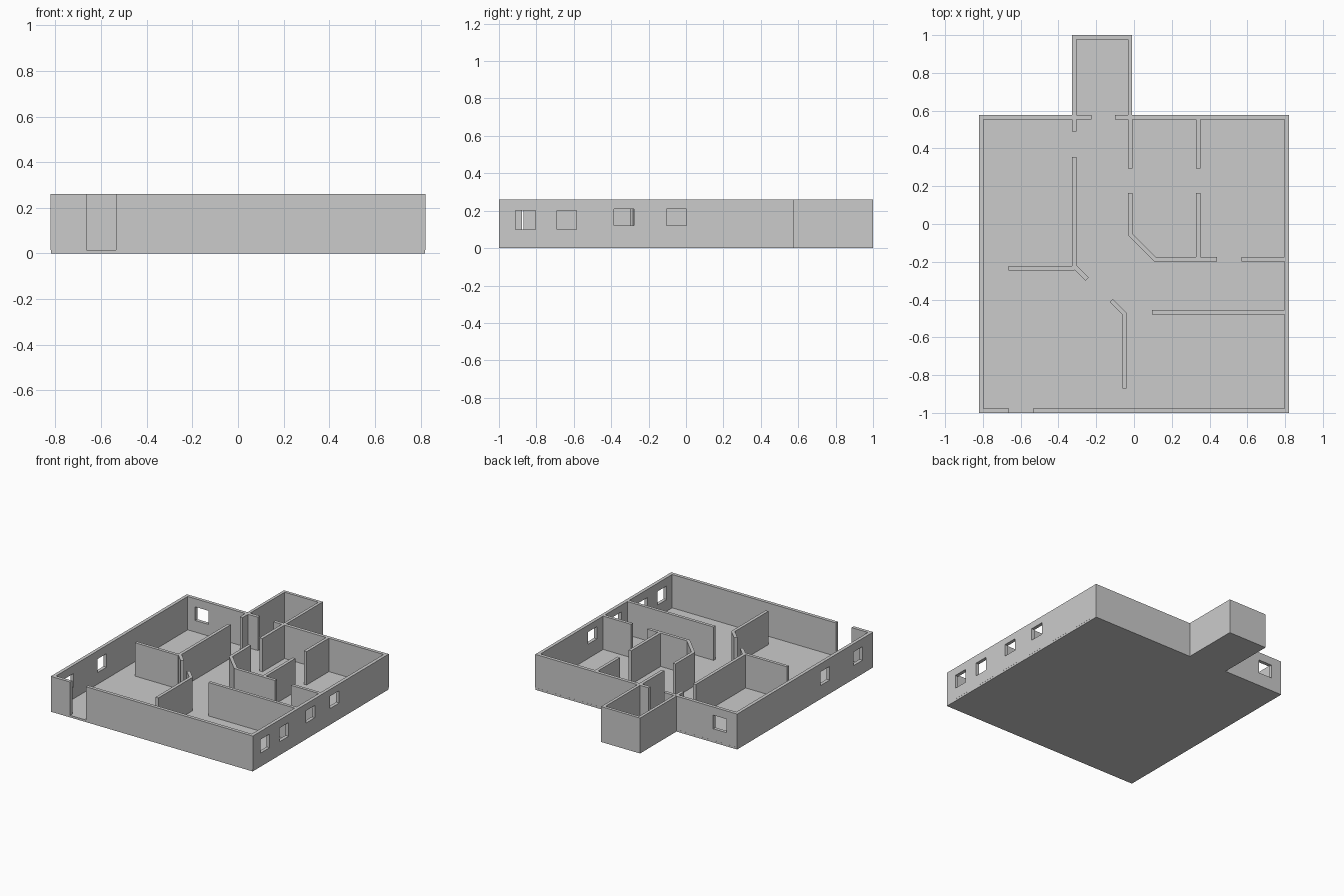
import bpy
import bmesh
from mathutils import Vector

if "Cube" in bpy.data.objects:
    bpy.data.objects.remove(bpy.data.objects["Cube"])

FLOOR, TOP = 0.015, 0.26


def finish(name, bm):
    bmesh.ops.recalc_face_normals(bm, faces=bm.faces[:])
    mesh = bpy.data.meshes.new(name)
    bm.to_mesh(mesh)
    bm.free()
    ob = bpy.data.objects.new(name, mesh)
    bpy.context.collection.objects.link(ob)
    return ob


def prism(name, outline, z0, z1):
    bm = bmesh.new()
    face = bm.faces.new([bm.verts.new((x, y, z0)) for x, y in outline])
    ext = bmesh.ops.extrude_face_region(bm, geom=[face], use_keep_orig=True)
    verts = [g for g in ext["geom"] if isinstance(g, bmesh.types.BMVert)]
    bmesh.ops.translate(bm, vec=(0, 0, z1 - z0), verts=verts)
    return finish(name, bm)


def wall(name, path, width):
    """Upright wall along a centre line, with mitred corners."""
    pts = [Vector(p) for p in path]
    dirs = [(b - a).normalized() for a, b in zip(pts, pts[1:])]
    left, right = [], []
    for i, p in enumerate(pts):
        d0, d1 = dirs[max(i - 1, 0)], dirs[min(i, len(dirs) - 1)]
        n0, n1 = Vector((-d0.y, d0.x)), Vector((-d1.y, d1.x))
        m = (n0 + n1).normalized()
        off = m * (width / 2 / m.dot(n1))
        left.append(p + off)
        right.append(p - off)
    return prism(name, left + right[::-1], FLOOR, TOP)


# Floor slab with the rear annex
prism("floor", [(-0.82, -1), (0.82, -1), (0.82, 0.578), (-0.01, 0.578), (-0.01, 1),
                (-0.327, 1), (-0.327, 0.578), (-0.82, 0.578)], 0, FLOOR)

# Outer walls, open at the front door and at the annex doorway
outer = [
    wall("outer_wall_right", [(-0.535, -0.988), (0.808, -0.988), (0.808, 0.565), (-0.10, 0.565)], 0.025),
    wall("outer_wall_left", [(-0.225, 0.565), (-0.808, 0.565), (-0.808, -0.988), (-0.663, -0.988)], 0.025),
]
wall("annex_wall", [(-0.316, 0.578), (-0.316, 0.989), (-0.021, 0.989), (-0.021, 0.578)], 0.022)

# Inner partitions
partitions = {
    "hall_stub": [(-0.317, 0.49), (-0.317, 0.555)],
    "hall_wall": [(-0.317, 0.355), (-0.317, -0.223), (-0.248, -0.292)],
    "left_room_wall": [(-0.665, -0.234), (-0.316, -0.234)],
    "middle_stub": [(-0.02, 0.295), (-0.02, 0.555)],
    "middle_wall": [(-0.02, 0.165), (-0.02, -0.055), (0.112, -0.187), (0.44, -0.187)],
    "right_stub": [(0.34, 0.295), (0.34, 0.555)],
    "right_wall": [(0.34, 0.165), (0.34, -0.178)],
    "right_return": [(0.57, -0.187), (0.797, -0.187)],
    "front_room_wall": [(0.095, -0.467), (0.797, -0.467)],
    "entry_wall": [(-0.05, -0.87), (-0.05, -0.475), (-0.12, -0.405)],
}
for name, path in partitions.items():
    wall(name, path, 0.023)

# Windows: x centre, y centre, x size, y size, bottom, top
windows = [(0.81, y, 0.1, 0.106, z, t) for y, z, t in
           [(-0.858, 0.10, 0.20), (-0.638, 0.10, 0.20), (-0.332, 0.12, 0.21), (-0.05, 0.12, 0.21)]]
windows += [(-0.81, y, 0.1, 0.106, 0.10, 0.20) for y in (-0.825, -0.443)]
windows.append((-0.68, 0.565, 0.11, 0.1, 0.10, 0.20))

bm = bmesh.new()
for x, y, sx, sy, z0, z1 in windows:
    verts = bmesh.ops.create_cube(bm, size=1)["verts"]
    bmesh.ops.scale(bm, vec=(sx, sy, z1 - z0), verts=verts)
    bmesh.ops.translate(bm, vec=(x, y, (z0 + z1) / 2), verts=verts)
cutter = finish("window_cutter", bm)
cutter.hide_render = True

for ob in outer:
    mod = ob.modifiers.new("windows", 'BOOLEAN')
    mod.operation = 'DIFFERENCE'
    mod.solver = 'EXACT'
    mod.object = cutter
    bpy.context.view_layer.objects.active = ob
    bpy.ops.object.modifier_apply(modifier=mod.name)
bpy.data.objects.remove(cutter)
